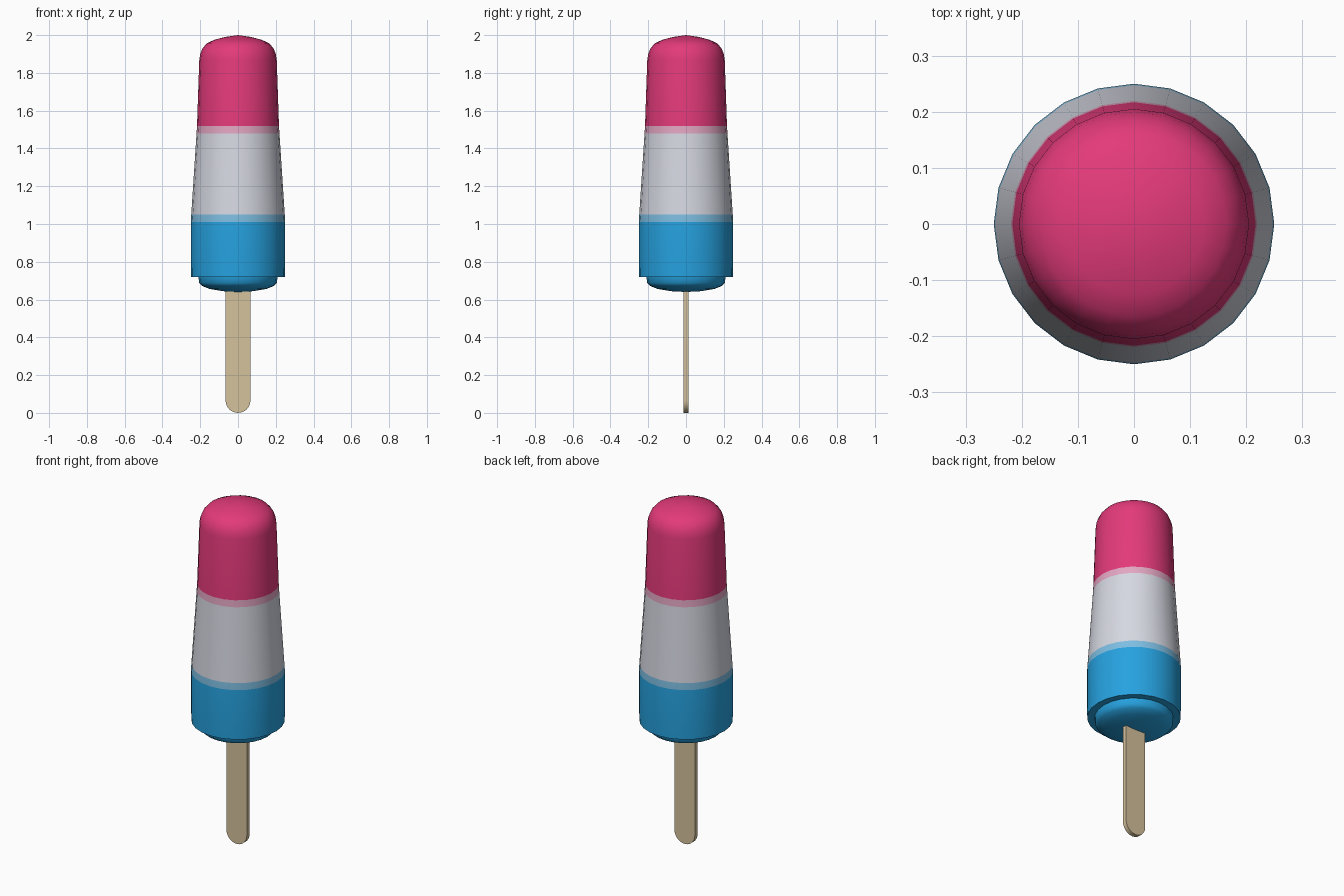
import bpy, bmesh, math

if "Cube" in bpy.data.objects:
    bpy.data.objects.remove(bpy.data.objects["Cube"])

SIDES = 24


def material(name, rgb):
    # sRGB 0-255 to linear
    lin = [(c / 255 / 12.92) if c < 11 else ((c / 255 + 0.055) / 1.055) ** 2.4 for c in rgb]
    m = bpy.data.materials.new(name)
    m.diffuse_color = (*lin, 1)
    m.use_nodes = True
    m.node_tree.nodes["Principled BSDF"].inputs["Base Color"].default_value = m.diffuse_color
    return m


blue = material("blue ice", (38, 162, 224))
pale_blue = material("pale blue ice", (126, 190, 226))
white = material("white ice", (214, 216, 226))
pale_pink = material("pale pink ice", (226, 166, 194))
pink = material("pink ice", (227, 58, 122))
wood = material("wood", (213, 194, 158))


def finish(name, bm, mats, angle):
    bmesh.ops.recalc_face_normals(bm, faces=bm.faces)
    me = bpy.data.meshes.new(name)
    bm.to_mesh(me)
    bm.free()
    for m in mats:
        me.materials.append(m)
    ob = bpy.data.objects.new(name, me)
    bpy.context.collection.objects.link(ob)
    bpy.ops.object.select_all(action='DESELECT')
    ob.select_set(True)
    bpy.context.view_layer.objects.active = ob
    bpy.ops.object.shade_smooth_by_angle(angle=math.radians(angle))
    return ob


# Frozen body: turned profile, coloured by height
profile = [(0.075, 0.644), (0.15, 0.656), (0.19, 0.672), (0.206, 0.688), (0.209, 0.72),
           (0.248, 0.72), (0.25, 0.80), (0.25, 1.01), (0.2475, 1.05), (0.2195, 1.48),
           (0.217, 1.52), (0.205, 1.87), (0.200, 1.90), (0.188, 1.93), (0.165, 1.957),
           (0.125, 1.975), (0.07, 1.99)]
bm = bmesh.new()
rings = [[bm.verts.new((r * math.cos(2 * math.pi * i / SIDES), r * math.sin(2 * math.pi * i / SIDES), z))
          for i in range(SIDES)] for r, z in profile]
for a, b in zip(rings, rings[1:]):
    for i in range(SIDES):
        j = (i + 1) % SIDES
        bm.faces.new((a[i], a[j], b[j], b[i]))
for ring, z in ((rings[0], 0.64), (rings[-1], 2.0)):
    tip = bm.verts.new((0, 0, z))
    for i in range(SIDES):
        bm.faces.new((ring[i], ring[(i + 1) % SIDES], tip))
for f in bm.faces:
    z = f.calc_center_median().z
    f.material_index = sum(z > h for h in (1.01, 1.05, 1.48, 1.52))
finish("frozen_body", bm, [blue, pale_blue, white, pale_pink, pink], 40)

# Flat stick with a rounded lower end
W, T = 0.066, 0.013
outline = [(W, 0.75)] + [(W * math.cos(t), W - W * math.sin(t))
                         for t in (math.pi * k / 12 for k in range(13))] + [(-W, 0.75)]
bm = bmesh.new()
face = bm.faces.new([bm.verts.new((x, -T, z)) for x, z in outline])
ext = bmesh.ops.extrude_face_region(bm, geom=[face])
bmesh.ops.translate(bm, vec=(0, 2 * T, 0),
                    verts=[g for g in ext["geom"] if isinstance(g, bmesh.types.BMVert)])
finish("stick", bm, [wood], 30)
